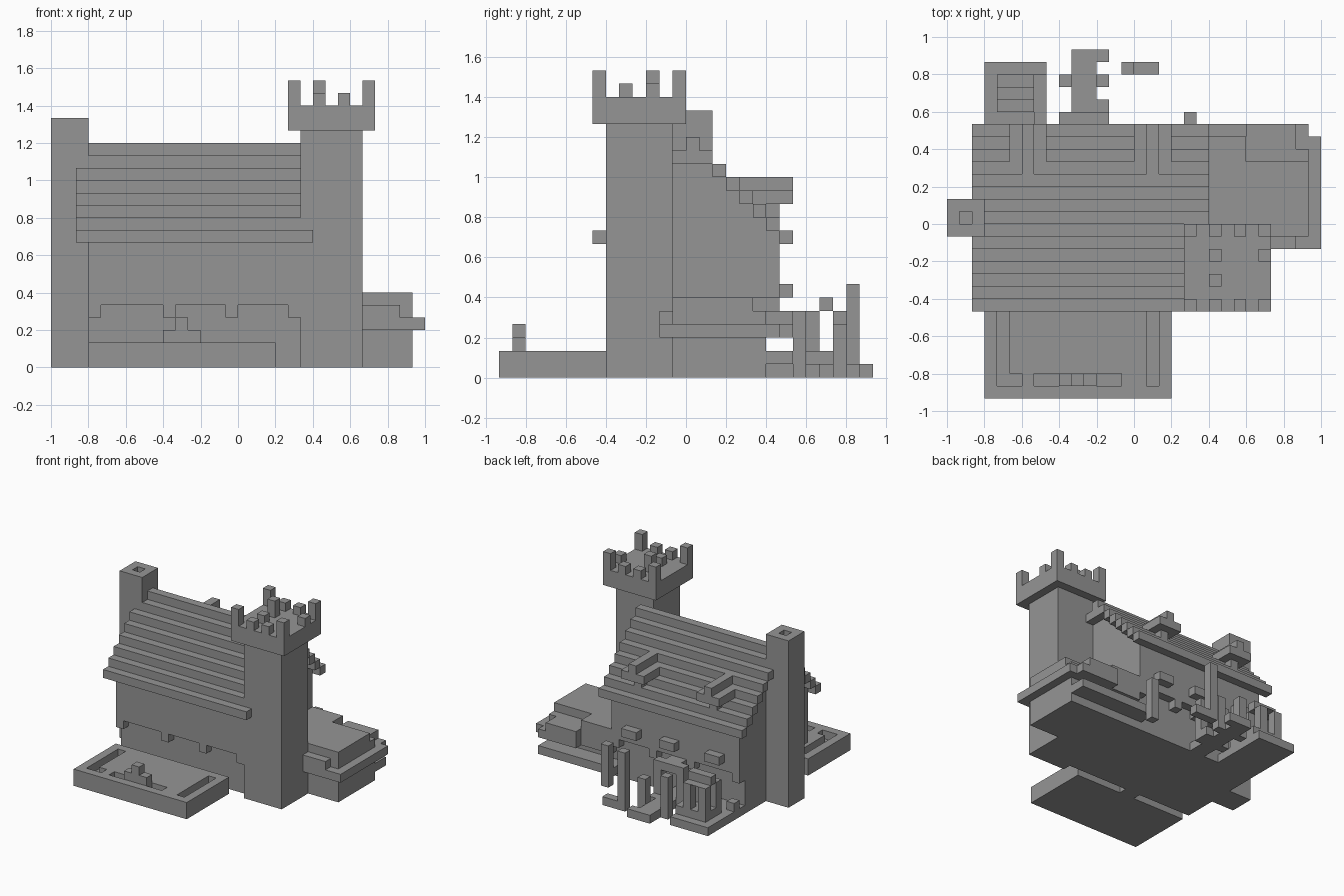
import bpy
import bmesh

cube = bpy.data.objects.get("Cube")
if cube:
    bpy.data.objects.remove(cube, do_unlink=True)

U = 1 / 15  # size of one building block

stone = bpy.data.materials.new("grey_stone")
stone.use_nodes = True
GREY = (0.3, 0.3, 0.3, 1)
stone.diffuse_color = GREY
stone.node_tree.nodes["Principled BSDF"].inputs["Base Color"].default_value = GREY


def part(name, *boxes):
    """One object from boxes given as x0, x1, y0, y1, z0, z1 in blocks."""
    bm = bmesh.new()
    for x0, x1, y0, y1, z0, z1 in boxes:
        for v in bmesh.ops.create_cube(bm, size=1)["verts"]:
            v.co = (U * (x1 if v.co.x > 0 else x0),
                    U * (y1 if v.co.y > 0 else y0),
                    U * (z1 if v.co.z > 0 else z0))
    mesh = bpy.data.meshes.new(name)
    bm.to_mesh(mesh)
    bm.free()
    mesh.materials.append(stone)
    obj = bpy.data.objects.new(name, mesh)
    bpy.context.collection.objects.link(obj)
    return obj


def cut(obj, *boxes):
    """Cut boxes out of a part with hidden cutters."""
    for box in boxes:
        cutter = part(obj.name + "_cutter", box)
        cutter.hide_render = True
        cutter.hide_viewport = True
        mod = obj.modifiers.new("cut", "BOOLEAN")
        mod.operation = "DIFFERENCE"
        mod.solver = "EXACT"
        mod.object = cutter


# Hall: recessed ground floor, overhanging upper floor
part("ground_floor", (-12, 5, -5, 6, 0, 5))
part("upper_floor", (-12, 5, -6, 7, 5, 11))
for i, x in enumerate((-12, -6, -1, 4)):
    part(f"corbel_{i}", (x, x + 1, -6, 7, 4, 5))

# Stepped gable under a thin stepped roof
for i in range(7):
    part(f"gable_step_{i}", (-12, 5, i - 6, 7 - i, 10 + i, 11 + i))
    part(f"roof_step_{i}", (-13, 6, i - 7, i - 6, 10 + i, 11 + i),
         (-13, 6, 7 - i, 8 - i, 10 + i, 11 + i))
part("roof_ridge", (-13, 6, 0, 1, 16, 18))

# Back dormers
for i, x in enumerate((-10, 0)):
    part(f"dormer_roof_{i}", (x, x + 3, 4, 8, 13, 14), (x + 1, x + 2, 4, 8, 14, 15))
    part(f"dormer_wall_{i}", (x + 1, x + 2, 5, 7, 11, 13))

# Back window sills
for i, x in enumerate((-10, -4, 1)):
    part(f"window_sill_{i}", (x, x + 2, 7, 8, 6, 7))

# Chimney
chimney = part("chimney", (-15, -12, -1, 2, 0, 20))
cut(chimney, (-14, -13, 0, 1, 19, 21))

# Tower with battlements
part("tower_shaft", (5, 10, -6, -1, 0, 19))
part("tower_parapet", (4, 11, -7, 0, 19, 21))
for x, y, top in ((4, -7, 23), (10, -7, 23), (4, -1, 23), (10, -1, 23),
                  (6, -7, 22), (8, -7, 22), (6, -1, 22), (8, -1, 22),
                  (10, -3, 22), (6, -5, 22), (6, -3, 23)):
    part("merlon", (x, x + 1, y, y + 1, 21, top))

# Side annex with ledges
part("annex_walls", (5, 14, -1, 6, 0, 3))
part("annex_plinth", (4, 14, 6, 8, 1, 2))
part("annex_ledge", (9, 15, -2, 7, 3, 4))
part("annex_eave", (10, 13, -2, -1, 4, 5), (9, 14, -1, 6, 4, 5), (9, 13, 6, 8, 4, 5),
     (9, 14, 7, 8, 3, 4))
part("annex_roof", (5, 14, -1, 5, 3, 6), (5, 9, 5, 7, 3, 6))

# Front terrace with planting grooves, doorstep and small fountain
terrace = part("terrace", (-12, 3, -14, -6, 0, 2))
cut(terrace, (-11, -10, -12, -7, 1, 3), (-11, -9, -13, -12, 1, 3),
    (-8, -1, -13, -12, 1, 3), (1, 2, -13, -7, 1, 3))
part("doorstep", (-5, -3, -6, -5, 0, 1))
part("fountain", (-6, -3, -13, -12, 1, 3), (-5, -4, -13, -12, 3, 4))

# Back porch, path and posts
part("porch_canopy", (-6, -2, 8, 9, 4, 5), (-5, -3, 6, 8, 4, 5))
part("porch_posts", (-6, -5, 8, 9, 0, 4), (-3, -2, 8, 9, 0, 4))
part("path", (-5, -3, 6, 14, 0, 1), (-5, -2, 13, 14, 0, 1), (-5, -2, 9, 10, 0, 1))
part("path_posts", (-6, -5, 11, 12, 0, 5), (-3, -2, 11, 12, 0, 4))
part("tall_post", (-1, 0, 12, 13, 0, 7))
part("post_step", (0, 2, 12, 13, 0, 1))
part("corner_post", (4, 5, 8, 9, 0, 5))

# Small back hut on a slab with a low curb
part("hut_slab", (-12, -7, 8, 13, 0, 1), (-12, -7, 6, 8, 0, 1))
part("hut_curb", (-8, -7, 8, 12, 1, 2), (-12, -11, 7, 8, 1, 2))
hut = part("hut_walls", (-11, -8, 9, 12, 1, 5))
cut(hut, (-12, -7, 10, 11, 2, 4.99), (-10, -9, 8, 13, 2, 4.99))
part("hut_ridge", (-11, -8, 10, 11, 5, 6))
